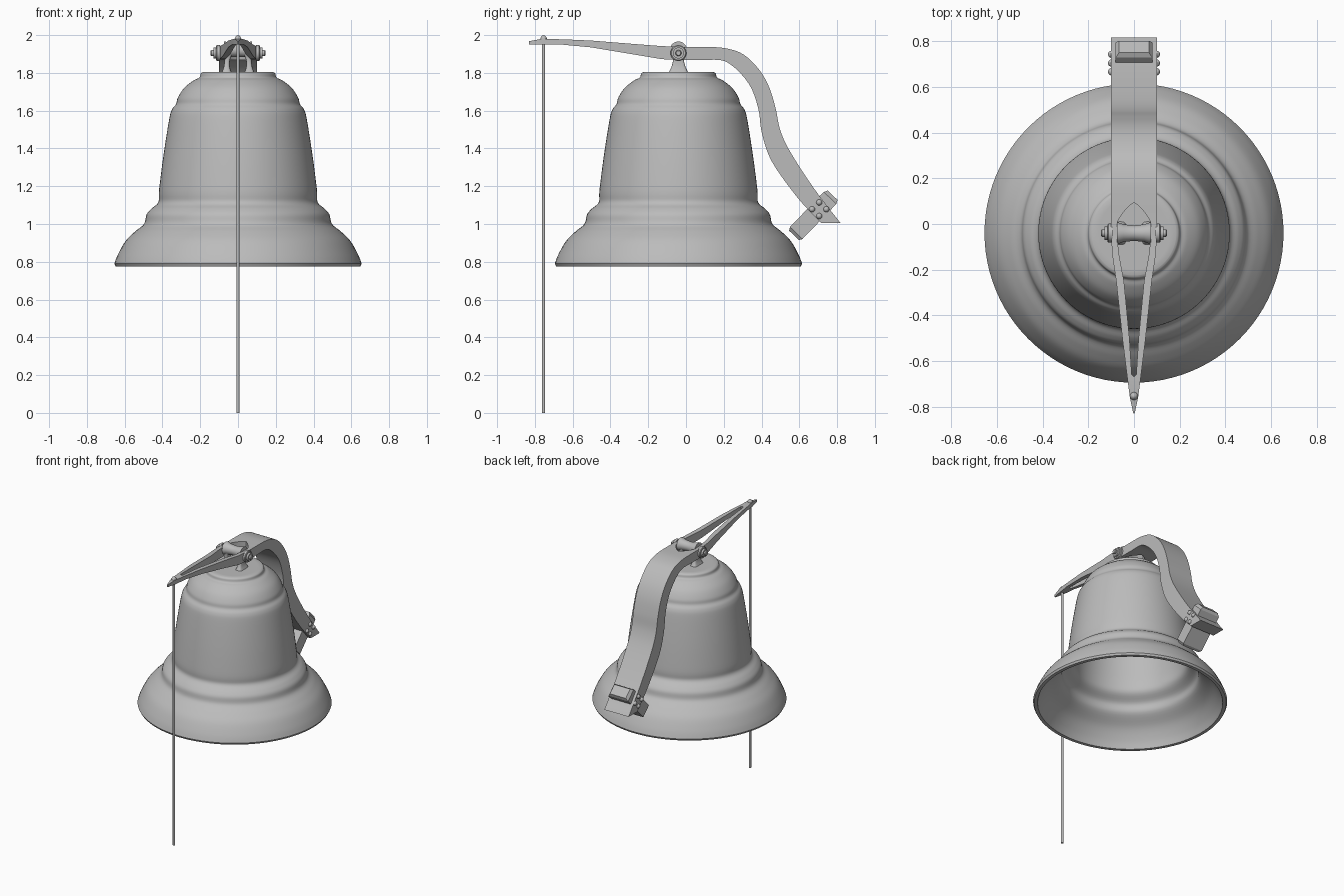
import bpy, bmesh, math
from mathutils import Vector, Matrix

if "Cube" in bpy.data.objects:
    bpy.data.objects.remove(bpy.data.objects["Cube"])

metal = bpy.data.materials.new("grey_metal")
metal.diffuse_color = (0.5, 0.5, 0.5, 1)
metal.use_nodes = True
metal.node_tree.nodes["Principled BSDF"].inputs["Base Color"].default_value = metal.diffuse_color
CY = -0.04      # bell axis


def finish(name, bm, angle=35):
    bmesh.ops.remove_doubles(bm, verts=bm.verts[:], dist=1e-5)
    bmesh.ops.recalc_face_normals(bm, faces=bm.faces[:])
    me = bpy.data.meshes.new(name)
    bm.to_mesh(me)
    bm.free()
    me.materials.append(metal)
    ob = bpy.data.objects.new(name, me)
    bpy.context.collection.objects.link(ob)
    bpy.ops.object.select_all(action='DESELECT')
    ob.select_set(True)
    bpy.context.view_layer.objects.active = ob
    bpy.ops.object.shade_smooth_by_angle(angle=math.radians(angle))
    return ob


def spline(pts, n=5):
    """Catmull-Rom through tuples; doubled points give corners."""
    pts = [Vector(p) for p in pts]
    out = []
    for i in range(len(pts) - 1):
        a, b, c, d = pts[max(i - 1, 0)], pts[i], pts[i + 1], pts[min(i + 2, len(pts) - 1)]
        if (b - c).length < 1e-6:
            continue
        for k in range(n):
            t = k / n
            out.append(0.5 * (2 * b + (c - a) * t + (2 * a - 5 * b + 4 * c - d) * t**2
                              + (3 * b - a - 3 * c + d) * t**3))
    return out + [pts[-1]]


def lathe(name, profile, seg, matrix, angle=35):
    """Revolve (radius, height) points about local z."""
    bm = bmesh.new()
    rings = []
    for r, z in profile:
        if r < 1e-5:
            rings.append([bm.verts.new((0, 0, z))] * seg)
        else:
            rings.append([bm.verts.new((r * math.cos(2 * math.pi * i / seg),
                                        r * math.sin(2 * math.pi * i / seg), z)) for i in range(seg)])
    for a, b in zip(rings, rings[1:]):
        for i in range(seg):
            j = (i + 1) % seg
            f = list(dict.fromkeys((a[i], a[j], b[j], b[i])))
            if len(f) > 2:
                bm.faces.new(f)
    bm.transform(matrix)
    return finish(name, bm, angle)


def loft(name, rings, angle=35):
    """Skin closed rings and cap both ends."""
    bm = bmesh.new()
    vs = [[bm.verts.new(p) for p in r] for r in rings]
    for a, b in zip(vs, vs[1:]):
        for i in range(len(a)):
            j = (i + 1) % len(a)
            bm.faces.new((a[i], a[j], b[j], b[i]))
    bm.faces.new(vs[0])
    bm.faces.new(vs[-1])
    return finish(name, bm, angle)


# Bell: hollow shell, outer then inner profile
outer = [(0, 1.805), (.185, 1.805), (.185, 1.805), (.197, 1.797), (.205, 1.775), (.235, 1.76),
         (.285, 1.72), (.318, 1.67), (.328, 1.635), (.35, 1.605), (.365, 1.55), (.395, 1.36),
         (.418, 1.18), (.422, 1.115), (.46, 1.08), (.484, 1.05), (.498, 1.0), (.545, .96),
         (.595, .91), (.635, .84), (.655, .79), (.655, .79), (.648, .776), (.648, .776)]
inner = [(.625, .776), (.625, .776), (.60, .83), (.55, .90), (.47, .97), (.45, 1.03), (.39, 1.09),
         (.38, 1.18), (.355, 1.36), (.325, 1.57), (.29, 1.65), (.2, 1.73), (.1, 1.76), (0, 1.765)]
lathe("bell", spline(outer) + spline(inner), 96, Matrix.Translation((0, CY, 0)))

# Lever arm: stations (top y, top z, bottom y, bottom z, outer half width, inner half width)
fork = [(-.83, 1.968, -.83, 1.95, .003, 0), (-.76, 1.981, -.76, 1.949, .018, 0),
        (-.67, 1.978, -.67, 1.95, .03, 0), (-.66, 1.978, -.66, 1.95, .031, .01),
        (-.5, 1.971, -.5, 1.935, .051, .02), (-.25, 1.951, -.25, 1.893, .078, .044),
        (-.13, 1.942, -.13, 1.873, .096, .066), (-.04, 1.938, -.04, 1.868, .1, .075),
        (.01, 1.937, .01, 1.868, .1, .073), (.05, 1.937, .05, 1.868, .1, .048),
        (.08, 1.937, .08, 1.868, .1, .02), (.094, 1.937, .094, 1.868, .1, 0)]
top = [(.094, 1.937), (.20, 1.932), (.30, 1.90), (.385, 1.82), (.44, 1.725), (.475, 1.61),
       (.498, 1.50), (.55, 1.385), (.68, 1.185), (.818, 1.005)]
bottom = [(.094, 1.868), (.18, 1.868), (.235, 1.845), (.30, 1.785), (.35, 1.71), (.385, 1.60),
          (.402, 1.48), (.455, 1.33), (.59, 1.14), (.715, 1.005)]
stations = fork + [(*t, *b, .1, 0) for t, b in list(zip(spline(top), spline(bottom)))[1:]]
bm = bmesh.new()
for s in (1, -1):
    rows = [[bm.verts.new(p) for p in ((s * i, ty, tz), (s * o, ty, tz), (s * o, by, bz), (s * i, by, bz))]
            for ty, tz, by, bz, o, i in stations]
    for n, (a, b) in enumerate(zip(rows, rows[1:])):
        for k in range(4):
            if k == 3 and stations[n][5] == 0 and stations[n + 1][5] == 0:
                continue    # solid part has no inner wall
            j = (k + 1) % 4
            bm.faces.new((a[k], a[j], b[j], b[k]))
    bm.faces.new(rows[0])
    bm.faces.new(rows[-1])
finish("lever_arm", bm)

# Crown bracket: waisted barrel on two flared legs
along_x = Matrix.Rotation(math.pi / 2, 4, 'Y')
barrel = [(0, -.075), (.046, -.075), (.046, -.066), (.038, -.045), (.034, 0),
          (.038, .045), (.046, .066), (.046, .075), (0, .075)]
lathe("crown_barrel", barrel, 32, Matrix.Translation((0, CY, 1.92)) @ along_x)
for s, side in ((1, "right"), (-1, "left")):
    legs = spline([(1.795, .056, .03, .09), (1.83, .038, .043, .076),
                   (1.87, .029, .042, .071), (1.92, .036, .02, .071)], 4)
    rings = []
    for z, h, xi, xo in legs:
        cx, hx = s * (xi + xo) / 2, (xo - xi) / 2
        rings.append([(cx + hx * math.copysign(abs(math.cos(t)) ** .5, math.cos(t)),
                       CY + h * math.copysign(abs(math.sin(t)) ** .5, math.sin(t)), z)
                      for t in (2 * math.pi * i / 20 for i in range(20))])
    loft("crown_leg_" + side, rings, 50)
    # Pivot washer, nut and pin end
    m = Matrix.Translation((0, CY, 1.905)) @ Matrix.Rotation(s * math.pi / 2, 4, 'Y')
    lathe("pivot_washer_" + side, [(0, .095), (.042, .095), (.042, .112), (.037, .116), (0, .116)], 32, m)
    lathe("pivot_nut_" + side, [(0, .114), (.029, .114), (.029, .13), (0, .13)], 24, m)
    lathe("pivot_pin_" + side, [(0, .06), (.016, .06), (.016, .14), (.012, .145), (0, .145)], 20, m)

# Hammer bar through the arm, chamfered at both ends
C, U, V = Vector((0, .705, 1.078)), Vector((0, .695, .719)), Vector((0, .719, -.695))
X = Vector((1, 0, 0))
loft("hammer_block", [[C + U * u + V * v * b + X * x * a for a, b in ((1, 1), (-1, 1), (-1, -1), (1, -1))]
                      for u, v, x in ((-.192, .036, .065), (-.175, .046, .08),
                                      (.083, .046, .08), (.103, .036, .065))], 20)

# Domed bolts on both arm sides
dome = [(.016 * math.cos(a * math.pi / 12), .016 * math.sin(a * math.pi / 12)) for a in range(7)]
for s, side in ((1, "right"), (-1, "left")):
    for n in range(4):
        t = n * math.pi / 2
        p = C + Vector((s * .098, .038 * math.cos(t), .036 * math.sin(t)))
        lathe(f"bolt_{side}_{n + 1}", dome, 16,
              Matrix.Translation(p) @ Matrix.Rotation(s * math.pi / 2, 4, 'Y'), 60)

# Pull rope with its knot on the arm tip
rope_at = Matrix.Translation((0, -.754, 0))
lathe("rope", [(0, 0), (.0085, 0), (.0085, 1.985), (0, 1.985)], 12, rope_at)
lathe("rope_knot", [(0, 1.97), (.018, 1.975), (.017, 1.985), (.009, 1.996), (0, 2.0)], 16, rope_at, 60)
